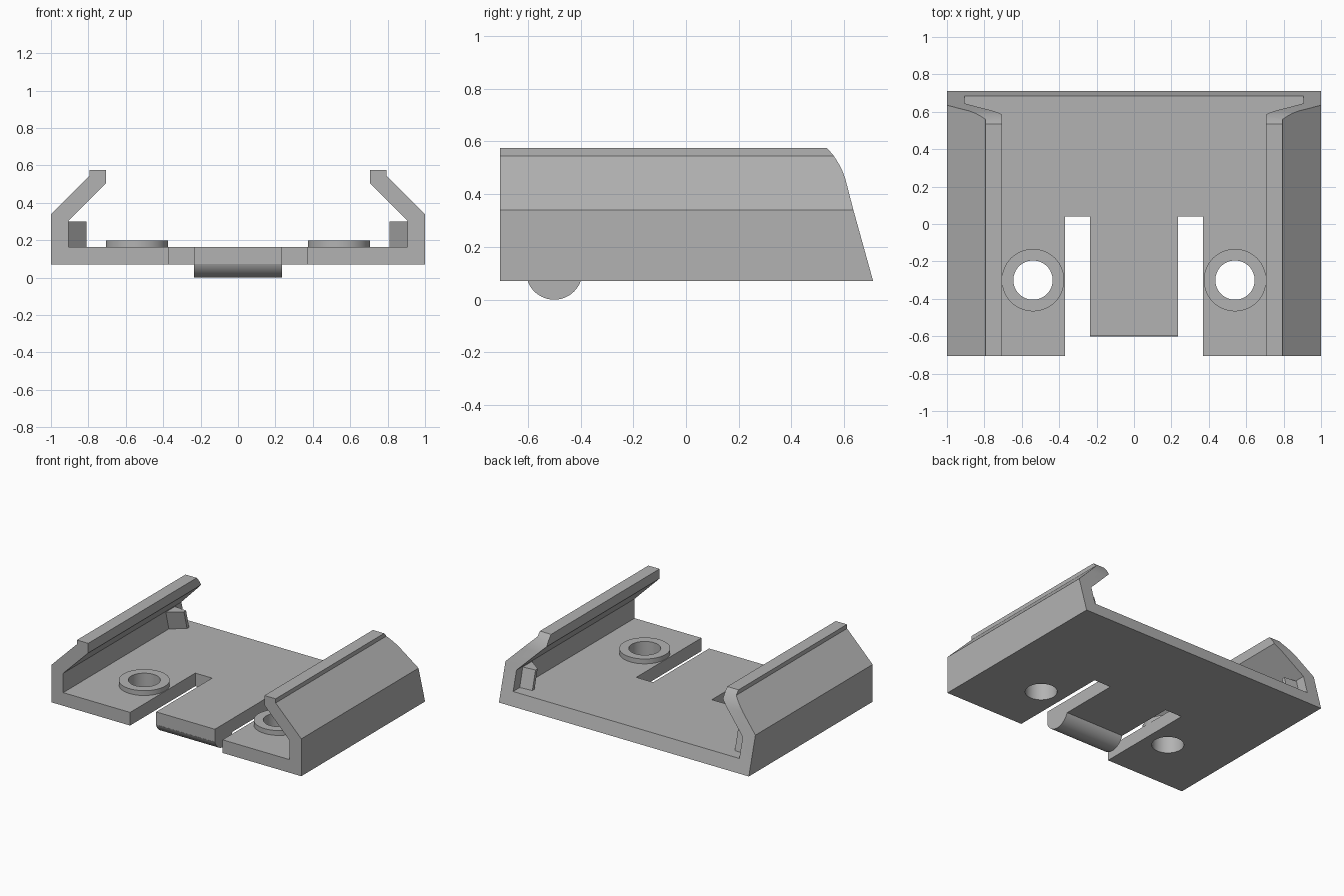
import bpy, bmesh
from math import sin, cos, pi
from mathutils import Vector

cube = bpy.data.objects.get("Cube")
if cube:
    bpy.data.objects.remove(cube)

grey = bpy.data.materials.new("plain grey")
grey.use_nodes = True
colour = (0.45, 0.45, 0.45, 1)
grey.diffuse_color = colour
grey.node_tree.nodes["Principled BSDF"].inputs["Base Color"].default_value = colour


def prism(name, points, axis, low, high):
    """Extrude a flat outline along one axis; the outline uses the other two in order."""
    def place(p, t):
        v = list(p)
        v.insert("xyz".index(axis), t)
        return Vector(v)
    bm = bmesh.new()
    face = bm.faces.new([bm.verts.new(place(p, low)) for p in points])
    grown = bmesh.ops.extrude_face_region(bm, geom=[face])["geom"]
    shift = place((0, 0), high - low)
    bmesh.ops.translate(bm, vec=shift, verts=[g for g in grown if isinstance(g, bmesh.types.BMVert)])
    bmesh.ops.recalc_face_normals(bm, faces=bm.faces)
    mesh = bpy.data.meshes.new(name)
    bm.to_mesh(mesh)
    bm.free()
    mesh.materials.append(grey)
    obj = bpy.data.objects.new(name, mesh)
    bpy.context.collection.objects.link(obj)
    return obj


def circle(cx, cy, r, n=64, start=0, sweep=2 * pi):
    return [(cx + r * cos(start + sweep * i / n), cy + r * sin(start + sweep * i / n)) for i in range(n)]


def boolean(obj, cutter, operation="DIFFERENCE"):
    cutter.hide_render = True
    bpy.context.view_layer.objects.active = obj
    mod = obj.modifiers.new("cut", "BOOLEAN")
    mod.operation, mod.object, mod.solver = operation, cutter, "EXACT"
    bpy.ops.object.modifier_apply(modifier=mod.name)


# Tray: floor, side walls and inward hooked lips in one section
half = [(1, 0.07), (1, 0.34), (0.795, 0.545), (0.795, 0.575), (0.705, 0.575),
        (0.705, 0.505), (0.905, 0.305), (0.905, 0.165)]
tray = prism("tray", half + [(-x, z) for x, z in reversed(half)], "y", -0.705, 1)

# Sloped back end with rounded lip tips
side = [(-1, -0.13), (0.766, -0.13), (0.71, 0.07), (0.635, 0.34), (0.604, 0.46),
        (0.592, 0.492), (0.577, 0.52), (0.558, 0.549), (0.535, 0.575), (0.49, 0.62), (-1, 0.62)]
clip = prism("back_clip", side, "x", -2, 2)
boolean(tray, clip, "INTERSECT")

# Slots that free the spring tongue
slot = [(0.37, -1), (0.37, 0.04), (0.235, 0.04), (0.235, -0.6)]
slots = prism("tongue_slots", slot + [(-x, y) for x, y in reversed(slot)], "z", -1, 1)
boolean(tray, slots)
parts, cutters = [tray], [clip, slots]

# Screw bosses with through holes, and wedge stops behind the walls
for s, word in ((1, "left"), (-1, "right")):
    hole = prism(word + "_hole", circle(s * 0.54, -0.3, 0.105), "z", -1, 1)
    boss = prism(word + "_boss", circle(s * 0.54, -0.3, 0.167), "z", 0.15, 0.2)
    boolean(tray, hole)
    boolean(boss, hole)
    wedge = [(0.91, 0.5), (0.81, 0.576), (0.81, 0.6), (0.91, 0.61)]
    stop = prism(word + "_stop", [(s * x, y) for x, y in wedge], "z", 0.16, 0.3)
    for v in stop.data.vertices:
        if v.co.z > 0.2:
            v.co.y -= 0.037
    parts += [boss, stop]
    cutters.append(hole)

# Rounded catch under the tongue tip
arc = [p for p in circle(-0.5, 0.107, 0.107, 96) if p[1] < 0.073]
parts.append(prism("tongue_catch", arc, "x", -0.235, 0.235))

for c in cutters:
    bpy.data.objects.remove(c)
bpy.ops.object.select_all(action="DESELECT")
for p in parts:
    p.select_set(True)
bpy.context.view_layer.objects.active = tray
bpy.ops.object.shade_smooth_by_angle(angle=pi / 9)
